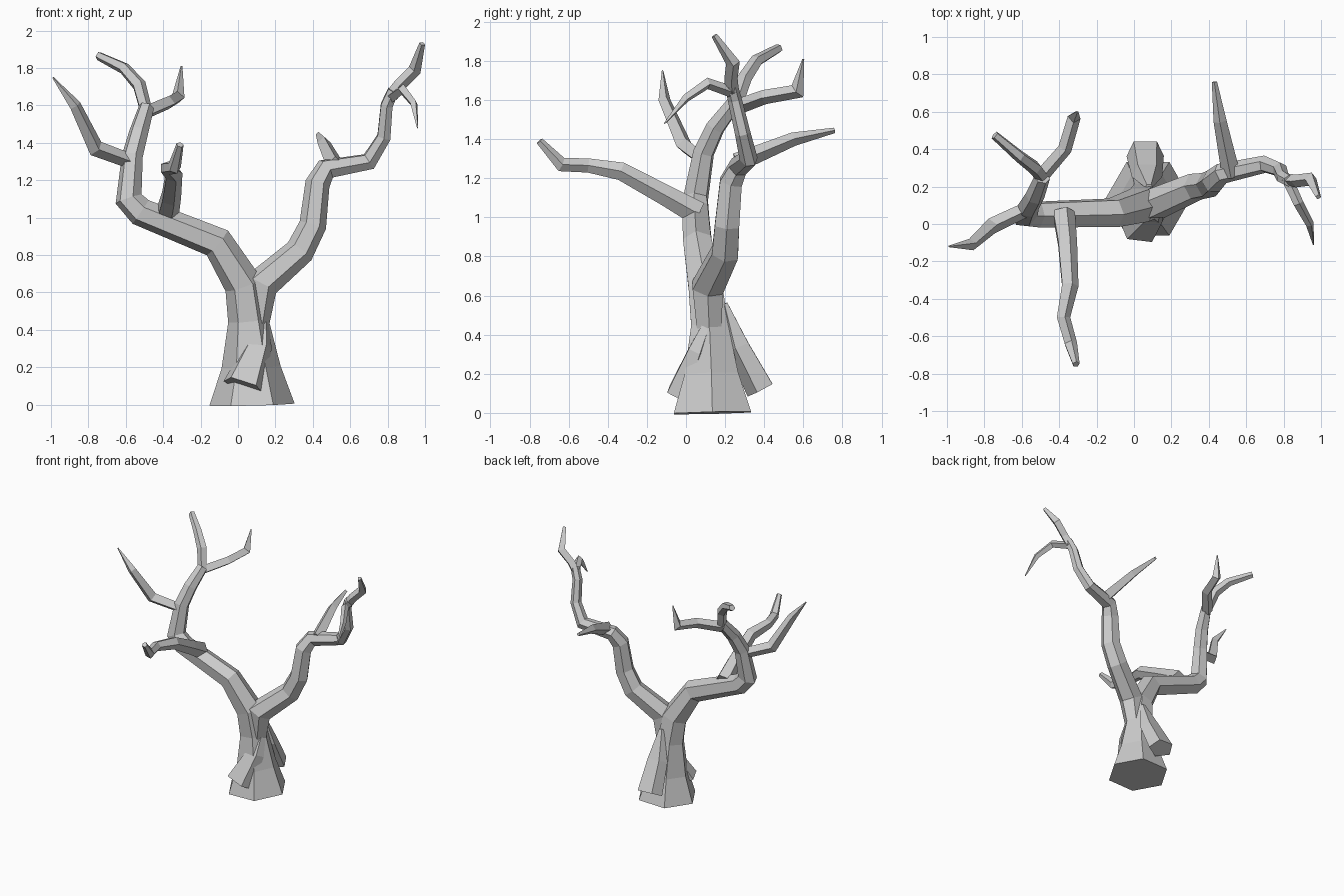
import bpy, bmesh, math
from mathutils import Vector

cube = bpy.data.objects.get("Cube")
if cube:
    bpy.data.objects.remove(cube, do_unlink=True)

bark = bpy.data.materials.new("grey_bark")
bark.use_nodes = True
bark.diffuse_color = (0.6, 0.6, 0.6, 1)
bark.node_tree.nodes["Principled BSDF"].inputs["Base Color"].default_value = (0.6, 0.6, 0.6, 1)


def limb(name, path, sides, spin=0.0, flat=1.0, side_axis=None):
    """Faceted tube with mitred joints; path holds (x, y, z, radius)."""
    pts = [Vector(p[:3]) for p in path]
    rad = [p[3] for p in path]
    dirs = [(b - a).normalized() for a, b in zip(pts, pts[1:])]
    ref = Vector(side_axis) if side_axis else Vector((1, 0, 0))
    if abs(ref.dot(dirs[0])) > 0.8:
        ref = Vector((0, 1, 0))
    u = (ref - dirs[0] * ref.dot(dirs[0])).normalized()
    v = dirs[0].cross(u)
    offs = []
    for k in range(sides):
        a = spin + math.tau * k / sides
        offs.append(u * math.cos(a) + v * math.sin(a) * flat)
    bm = bmesh.new()
    rings = []
    for i, p in enumerate(pts):
        if 0 < i < len(pts) - 1:
            n = (dirs[i - 1] + dirs[i]).normalized()
        else:
            n = dirs[min(i, len(dirs) - 1)]
        d = dirs[max(i - 1, 0)]
        # slide the section along the segment onto the joint plane
        offs = [o - d * (o.dot(n) / d.dot(n)) for o in offs]
        rings.append([bm.verts.new(p + o * rad[i]) for o in offs])
    for a, b in zip(rings, rings[1:]):
        for k in range(sides):
            j = (k + 1) % sides
            bm.faces.new((a[k], a[j], b[j], b[k]))
    bm.faces.new(rings[0][::-1])
    bm.faces.new(rings[-1])
    bmesh.ops.recalc_face_normals(bm, faces=bm.faces)
    mesh = bpy.data.meshes.new(name)
    bm.to_mesh(mesh)
    bm.free()
    mesh.materials.append(bark)
    ob = bpy.data.objects.new(name, mesh)
    bpy.context.collection.objects.link(ob)
    return ob


# Trunk flowing into the right limb
limb("trunk", [(.075, .135, 0, .228), (.07, .13, .2, .158), (.055, .12, .45, .108),
               (.03, .1, .64, .1), (-.11, .06, .865, .083), (-.52, .05, 1.03, .075),
               (-.585, .05, 1.1, .068), (-.565, .09, 1.33, .057),
               (-.53, .15, 1.46, .052), (-.49, .25, 1.59, .042)], 6)

# Left limb forking off the trunk
limb("left_limb", [(.09, .12, .4, .07), (.12, .11, .64, .088), (.33, .2, .82, .077),
                   (.4, .21, .96, .072), (.425, .23, 1.18, .065), (.47, .27, 1.26, .055),
                   (.7, .32, 1.3, .046), (.78, .29, 1.43, .04), (.795, .25, 1.6, .036),
                   (.83, .23, 1.68, .033)], 6)

# Twigs of the right limb
limb("right_top_twig", [(-.49, .25, 1.56, .035), (-.53, .3, 1.71, .038),
                        (-.61, .36, 1.8, .033), (-.745, .475, 1.865, .024)], 5)
limb("right_back_twig", [(-.5, .25, 1.56, .04), (-.37, .4, 1.615, .037),
                         (-.32, .57, 1.645, .035), (-.302, .6, 1.81, .005)], 4)
limb("right_outer_twig", [(-.57, .08, 1.3, .04), (-.76, -.01, 1.37, .043),
                          (-.87, -.11, 1.6, .032), (-.99, -.12, 1.75, .004)], 4)
limb("right_front_branch", [(-.38, .06, 1.02, .065), (-.36, -.1, 1.11, .056),
                            (-.345, -.33, 1.235, .048), (-.38, -.5, 1.265, .038),
                            (-.34, -.64, 1.27, .036), (-.31, -.75, 1.39, .02)], 5)

# Twigs of the left limb
limb("left_top_twig", [(.82, .235, 1.65, .035), (.865, .23, 1.71, .034),
                       (.945, .24, 1.79, .034), (.985, .145, 1.93, .016)], 4)
limb("left_front_twig", [(.82, .24, 1.64, .03), (.88, .11, 1.685, .027),
                         (.94, 0, 1.61, .022), (.96, -.11, 1.48, .004)], 4)
limb("left_back_twig", [(.52, .26, 1.28, .05), (.46, .55, 1.4, .035),
                        (.43, .76, 1.445, .014)], 4)

# Flared roots leaning on the trunk
limb("back_root", [(.08, .2, .56, .02), (.07, .27, .34, .085), (.06, .385, .12, .105)],
     5, math.pi / 2, .75)
limb("front_root", [(.13, .13, .5, .03), (.11, .06, .32, .075), (.03, -.02, .1, .12)],
     5, -math.pi / 2, .75)
